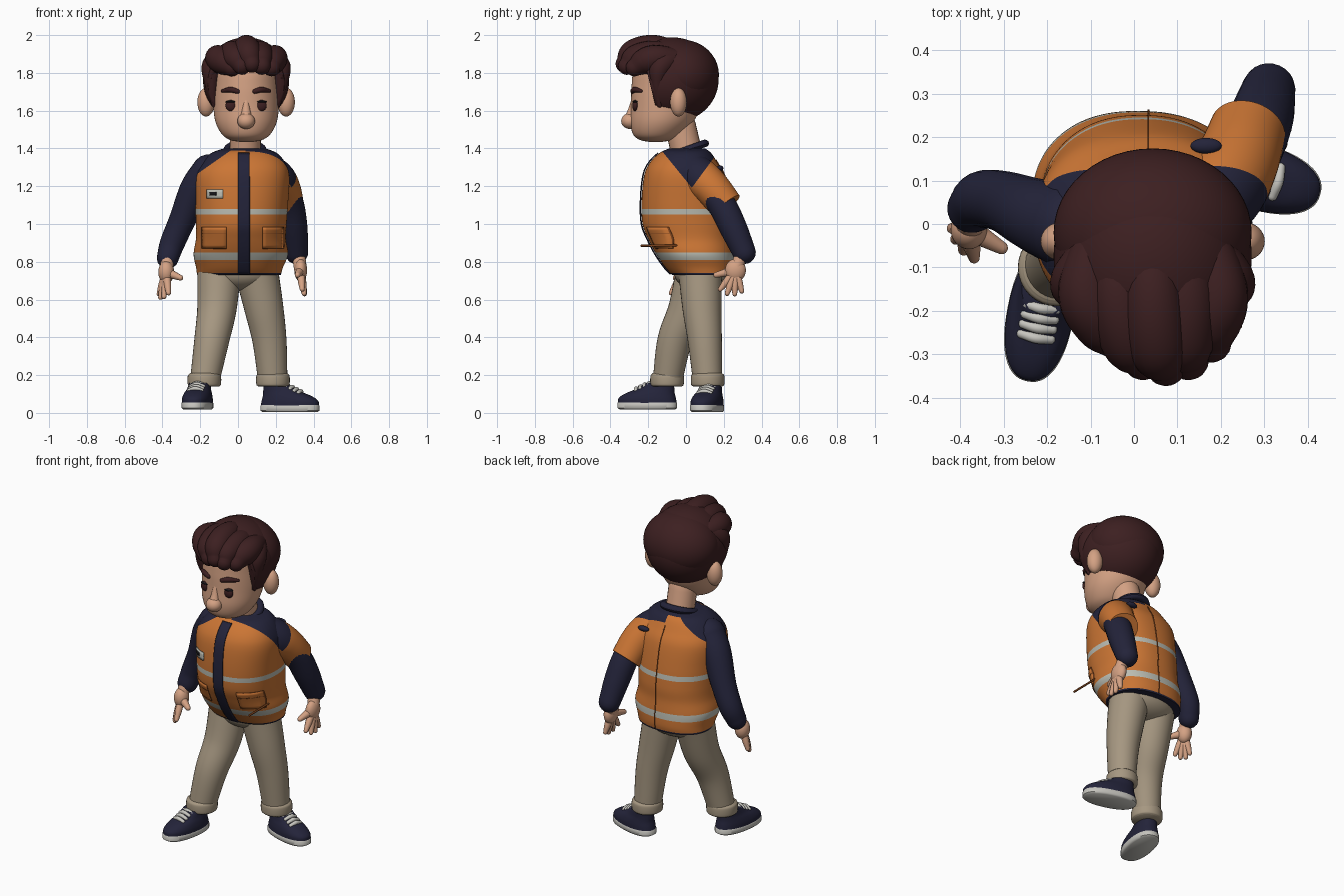
import bpy, bmesh, math
from mathutils import Vector, Matrix

if "Cube" in bpy.data.objects:
    bpy.data.objects.remove(bpy.data.objects["Cube"])


def material(name, r, g, b):
    m = bpy.data.materials.new(name)
    m.use_nodes = True
    m.diffuse_color = (r, g, b, 1)
    m.node_tree.nodes["Principled BSDF"].inputs["Base Color"].default_value = (r, g, b, 1)
    return m


HAIR = material("dark brown", .046, .014, .015)
SKIN = material("skin", .66, .36, .23)
ORANGE = material("orange", .6, .18, .035)
NAVY = material("navy", .017, .017, .042)
BEIGE = material("beige", .38, .31, .22)
GREY = material("reflective grey", .5, .51, .45)
SOLE = material("off white", .57, .56, .52)
SEAM = material("seam brown", .2, .055, .012)
DARK = material("black", .008, .008, .01)
made = []


def finish(name, bm, *mats):
    bmesh.ops.recalc_face_normals(bm, faces=bm.faces)
    me = bpy.data.meshes.new(name)
    bm.to_mesh(me)
    bm.free()
    for m in mats:
        me.materials.append(m)
    ob = bpy.data.objects.new(name, me)
    bpy.context.collection.objects.link(ob)
    made.append(ob)
    return ob


def spline(pts, n=8):
    """Catmull-Rom samples through tuples of any length."""
    p = [Vector(a) for a in pts]
    p = [p[0] * 2 - p[1]] + p + [p[-1] * 2 - p[-2]]
    out = []
    for a, b, c, d in zip(p, p[1:], p[2:], p[3:]):
        for i in range(n):
            t = i / n
            out.append((b * 2 + (c - a) * t + (a * 2 - b * 5 + c * 4 - d) * t * t
                        + (b * 3 - a - c * 3 + d) * t ** 3) / 2)
    return out + [p[-2]]


def loft(name, rings, *mats):
    bm = bmesh.new()
    rows = [[bm.verts.new(v) for v in ring] for ring in rings]
    n = len(rows[0])
    for a, b in zip(rows, rows[1:]):
        for i in range(n):
            j = (i + 1) % n
            bm.faces.new((a[i], a[j], b[j], b[i]))
    bm.faces.new(rows[0])
    bm.faces.new(rows[-1])
    return finish(name, bm, *mats)


def oval(cx, cy, z, rx, ry, p=1.0, n=64):
    power = lambda v: math.copysign(abs(v) ** p, v)
    return [Vector((cx + rx * power(math.cos(k * math.tau / n)),
                    cy + ry * power(math.sin(k * math.tau / n)), z)) for k in range(n)]


def tube(name, pts, *mats, rounded=True, sides=24):
    """Tapered limb through (x, y, z, radius) points."""
    s = spline(pts)
    pos, rad = [v.to_3d() for v in s], [v[3] for v in s]
    tan = [(pos[min(i + 1, len(s) - 1)] - pos[max(i - 1, 0)]).normalized() for i in range(len(s))]
    st = list(zip(pos, tan, rad))
    if rounded:
        steps = [math.radians(a) for a in (20, 40, 60, 80)]
        cap = lambda c, t, r, d: [(c + t * d * r * math.sin(a), t, r * math.cos(a)) for a in steps]
        st = cap(*st[0], -1)[::-1] + st + cap(*st[-1], 1)
    u = tan[0].orthogonal().normalized()
    rings = []
    for c, t, r in st:
        u = (u - t * u.dot(t)).normalized()
        w = t.cross(u)
        rings.append([c + (u * math.cos(k * math.tau / sides) + w * math.sin(k * math.tau / sides)) * r
                      for k in range(sides)])
    return loft(name, rings, *mats)


def ball(name, loc, size, mat, u=32, v=20):
    bm = bmesh.new()
    bmesh.ops.create_uvsphere(bm, u_segments=u, v_segments=v, radius=1,
                              matrix=Matrix.Translation(loc) @ Matrix.Diagonal((*size, 1)))
    return finish(name, bm, mat)


# Vest body: rows are (z, centre x, centre y, half width, half depth)
P = .88
body = spline([(.73, .005, .09, .222, .163), (.77, .008, .075, .23, .185), (.84, .015, .05, .25, .208),
               (.92, .015, .025, .238, .225), (1.0, .017, .01, .24, .24), (1.12, .02, 0, .246, .235),
               (1.25, .022, -.008, .25, .215), (1.32, .028, -.013, .224, .182),
               (1.375, .032, -.004, .175, .138), (1.4, .035, .006, .11, .096)])


def body_at(z):
    for a, b in zip(body, body[1:]):
        if z <= b[0] + 1e-6:
            return a.lerp(b, (z - a[0]) / (b[0] - a[0]))
    return body[-1]


def paint_yoke(ob):
    """Cut the shoulder yoke outline into the mesh and colour the inside navy."""
    bm = bmesh.new()
    bm.from_mesh(ob.data)
    for co, no in (((-.045, 0, 1.385), (-.7, 0, 1)), ((0, 0, 1.15), (0, -1.36, 1)),
                   ((0, 0, 1.23), (0, 1.23, 1)), ((0, 0, 1.39), (0, 0, 1)), ((.04, 0, 0), (1, 0, 0))):
        bmesh.ops.bisect_plane(bm, geom=bm.verts[:] + bm.edges[:] + bm.faces[:], plane_co=co, plane_no=no)
    for f in bm.faces:
        c = f.calc_center_median()
        right = c.x < .04 and c.z > 1.385 + .7 * (c.x + .045)
        left = c.x > .04 and c.z > 1.15 + 1.36 * c.y and c.z > 1.23 - 1.23 * c.y
        if c.z > 1.39 or right or left:
            f.material_index = 1
    bm.to_mesh(ob.data)
    bm.free()


levels = [body_at(.73 + i * .01) for i in range(68)]
vest = loft("vest", [oval(v[1], v[2], v[0], v[3], v[4], P, 96) for v in levels], ORANGE, NAVY, GREY)
for f in vest.data.polygons:
    z = f.center.z
    f.material_index = 1 if z < .74 else 2 if 1.05 < z < 1.08 or .81 < z < .85 else 0
paint_yoke(vest)


def panel(name, x0, x1, z0, z1, mat, side=-1, lift=.004):
    """Thin plate that follows the front or back of the vest."""
    bm = bmesh.new()
    nx, nz = 6, max(2, int((z1 - z0) / .015))
    grid = []
    for k in range(nz + 1):
        z = z0 + (z1 - z0) * k / nz
        _, cx, cy, rx, ry = body_at(z)
        row = []
        for i in range(nx + 1):
            x = x0 + (x1 - x0) * i / nx
            d = max(0, 1 - min(1, abs((x - cx) / rx)) ** (2 / P)) ** (P / 2)
            row.append(bm.verts.new((x, cy + side * (ry * d + lift), z)))
        grid.append(row)
    for a, b in zip(grid, grid[1:]):
        for i in range(nx):
            bm.faces.new((a[i], a[i + 1], b[i + 1], b[i]))
    ob = finish(name, bm, mat)
    mod = ob.modifiers.new("thickness", "SOLIDIFY")
    mod.thickness, mod.offset = .006, 0


panel("front_placket", 0, .062, .735, 1.375, NAVY, lift=.007)
panel("back_seam", .031, .035, .74, 1.34, SEAM, side=1, lift=.001)
panel("badge", -.165, -.08, 1.135, 1.182, GREY)
panel("badge_mark", -.15, -.115, 1.15, 1.17, DARK, lift=.007)
for side, x0, x1 in (("right", -.19, -.06), ("left", .13, .24)):
    panel(side + "_pocket_seam", x0, x1, .87, .985, SEAM, lift=.001)
    panel(side + "_pocket", x0 + .003, x1 - .003, .873, .982, ORANGE, lift=.003)
    panel(side + "_pocket_flap_seam", x0 + .003, x1 - .003, .947, .95, SEAM, lift=.004)
tube("loose_pocket_strip", [(.243, -.235, .885, .006), (.243, -.05, .887, .006)], SEAM, sides=8)
turn = [k * math.tau / 40 for k in range(40)]
loft("collar", [[Vector((.037 + (.092 + .022 * math.cos(b)) * math.cos(a),
                         .005 + (.095 + .022 * math.cos(b)) * math.sin(a),
                         1.393 + .034 * math.sin(a) + .02 * math.sin(b))) for a in turn]
                for b in [k * math.tau / 12 for k in range(13)]], NAVY)

# Arms and sleeves
tube("right_arm", [(-.15, -.005, 1.27, .1), (-.225, .02, 1.18, .085), (-.295, .05, 1.02, .071),
                   (-.347, .057, .9, .066), (-.372, .037, .82, .058)], NAVY)
tube("left_arm", [(.24, .1, 1.22, .07), (.275, .19, 1.1, .075), (.295, .25, .98, .073),
                  (.31, .308, .85, .062)], NAVY)
paint_yoke(tube("left_sleeve", [(.14, .03, 1.275, .108), (.2, .085, 1.235, .105), (.237, .145, 1.18, .096),
                                (.262, .215, 1.095, .088)], ORANGE, NAVY, rounded=False, sides=48))
ball("shirt_showing_through", (.166, .18, 1.295), (.036, .018, .015), NAVY)


def hand(name, wrist, palm, size, tips, thumb):
    tube(name + "_wrist", [(*wrist, .035), (*palm, .034)], SKIN)
    ball(name + "_palm", palm, size, SKIN)
    for i, tip in enumerate(tips):
        base = Vector(palm).lerp(Vector(tip), .3)
        tube(f"{name}_finger_{i + 1}", [(*base, .021), (*base.lerp(Vector(tip), .5), .019), (*tip, .013)],
             SKIN, sides=12)
    tube(name + "_thumb", [(*palm, .028), (*thumb, .015)], SKIN, sides=12)


hand("right_hand", (-.372, .02, .83), (-.38, -.012, .745), (.042, .046, .06),
     [(-.418, -.01, .63), (-.41, -.035, .612), (-.392, -.06, .615), (-.368, -.078, .635)], (-.305, -.055, .715))
hand("left_hand", (.318, .3, .85), (.332, .262, .755), (.034, .055, .06),
     [(.348, .295, .645), (.352, .258, .63), (.35, .218, .632), (.34, .182, .655)], (.315, .16, .73))

# Trousers and turned cuffs
ball("trouser_seat", (.005, .075, .745), (.205, .14, .1), BEIGE)
legs = {"right": [(-.1, .06, .74, .115), (-.112, .01, .55, .104), (-.14, -.06, .38, .092), (-.178, -.1, .16, .077)],
        "left": [(.1, .075, .74, .115), (.138, .085, .55, .103), (.167, .1, .38, .09), (.185, .115, .16, .077)]}
for side, path in legs.items():
    tube(side + "_trouser_leg", path, BEIGE, rounded=False, sides=32)
    x, y, z, r = path[-1]
    tube(side + "_trouser_cuff", [(x, y, .14, .078), (x, y, .152, .088), (x, y, .195, .088), (x, y, .21, .076)],
         BEIGE, rounded=False, sides=32)

# Shoes, built toe towards +x and then turned
for side, x, y, z, angle in (("right", -.215, -.205, .018, -101), ("left", .275, .112, .004, -16)):
    place = Matrix.Translation((x, y, z)) @ Matrix.Rotation(math.radians(angle), 4, "Z")
    parts = [loft(side + "_sole", [oval(0, 0, h, a, b, .85) for h, a, b in
                                   ((0, .148, .068), (.008, .16, .077), (.034, .16, .077), (.04, .155, .073))], SOLE),
             loft(side + "_shoe", [oval(s, 0, h, a, b, .88) for h, s, a, b in
                                   spline([(.035, 0, .158, .076), (.06, 0, .153, .075), (.085, -.015, .132, .069),
                                           (.11, -.045, .1, .06), (.14, -.07, .072, .055)], 5)], NAVY)]
    for i in range(4):
        u = -.01 + i * .023
        h = .139 - .48 * max(u, 0)
        parts.append(tube(f"{side}_lace_{i + 1}", [(u - .004, -.034, h - .01, .011), (u, 0, h, .012),
                                                   (u - .004, .034, h - .01, .011)], SOLE, sides=10))
    for ob in parts:
        ob.data.transform(place)

# Head, face and neck
HX = .043
tube("neck", [(.038, .01, 1.35, .082), (.04, -.03, 1.52, .082)], SKIN)
loft("head", [oval(HX, cy, z, rx, ry) for z, cy, rx, ry in
              spline([(1.434, -.16, .03, .03), (1.445, -.158, .085, .085), (1.475, -.15, .128, .13),
                      (1.54, -.128, .162, .167), (1.63, -.105, .174, .186), (1.73, -.09, .174, .198),
                      (1.82, -.085, .168, .19), (1.9, -.08, .13, .14), (1.95, -.08, .03, .03)], 6)], SKIN)
tube("nose_bridge", [(HX, -.274, 1.66, .014), (HX, -.285, 1.6, .023), (HX, -.295, 1.555, .034)], SKIN)
ball("nose_tip", (HX, -.297, 1.545), (.047, .046, .042), SKIN)
for side, s in (("right", -1), ("left", 1)):
    ball(side + "_ear", (HX + s * .212, -.04, 1.645), (.046, .044, .076), SKIN)
    ball(side + "_eye", (HX + s * .079, -.268, 1.627), (.03, .016, .03), HAIR)
    ball(side + "_eyelid", (HX + s * .079, -.268, 1.647), (.031, .016, .007), DARK)
    tube(side + "_eyebrow", [(HX + s * .046, -.282, 1.702, .013), (HX + s * .082, -.272, 1.711, .015),
                             (HX + s * .124, -.238, 1.704, .009)], HAIR, sides=12)

# Hair cap with the face opening cut away
cap = ball("hair_cap", (HX, -.075, 1.762), (.228, .247, .226), HAIR, 96, 64)
bm = bmesh.new()
bm.from_mesh(cap.data)
for co, no in (((0, 0, 1.84), (0, 0, 1)), ((0, -.215, 1.84), (0, 1, .25)),
               ((0, 0, 1.6), (0, 0, 1)), ((0, -.02, 0), (0, 1, 0))):
    bmesh.ops.bisect_plane(bm, geom=bm.verts[:] + bm.edges[:] + bm.faces[:], plane_co=co, plane_no=no)
gone = [f for f in bm.faces for c in [f.calc_center_median()]
        if (c.z < 1.84 and c.y < -.215 + .25 * (1.84 - c.z)) or (c.z < 1.6 and c.y < -.02)]
bmesh.ops.delete(bm, geom=gone, context="FACES")
bm.to_mesh(cap.data)
bm.free()
shell = cap.modifiers.new("thickness", "SOLIDIFY")
shell.thickness = .04
ball("hair_back_volume", (HX, -.02, 1.79), (.228, .194, .185), HAIR, 48, 32)

# Swept locks over the crown and forehead, gathered towards the middle
for i in range(5):
    u = -.15 + .075 * i
    lift = .008 * (-1) ** i - 2.2 * u * u
    back = 2.4 * u * u
    tube(f"hair_lock_{i + 1}", [(HX + u * .7, .04, 1.86, .04), (HX + u, -.14, 1.922 + lift, .066),
                                (HX + u * .85 + .01, -.275 + back, 1.9 + lift, .07),
                                (HX + u * .7 + .03, -.326 + back, 1.845 + lift * .4, .047)], HAIR)
for side, s in (("right", -1), ("left", 1)):
    tube(side + "_side_lock", [(HX + s * .12, -.04, 1.88, .05), (HX + s * .175, -.13, 1.835, .06),
                               (HX + s * .183, -.15, 1.74, .036), (HX + s * .168, -.14, 1.63, .014)], HAIR)

bpy.ops.object.select_all(action="DESELECT")
for ob in made:
    ob.select_set(True)
bpy.context.view_layer.objects.active = made[0]
bpy.ops.object.shade_smooth_by_angle(angle=math.radians(50))
